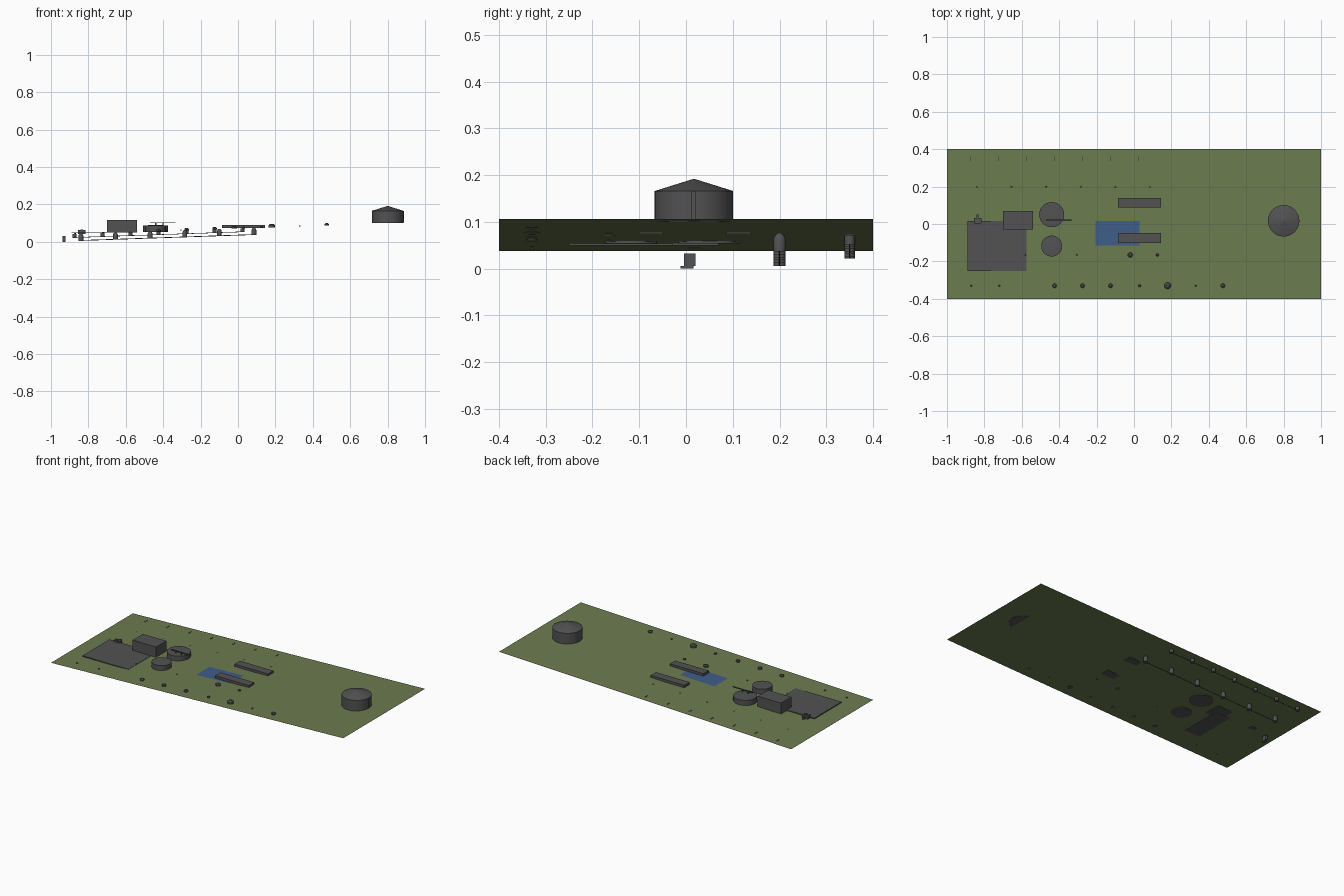
import bpy, bmesh, math
from mathutils import Matrix

if "Cube" in bpy.data.objects:
    bpy.data.objects.remove(bpy.data.objects["Cube"])


def material(name, rgb):
    m = bpy.data.materials.new(name)
    m.use_nodes = True
    m.diffuse_color = (*rgb, 1)
    m.node_tree.nodes["Principled BSDF"].inputs["Base Color"].default_value = (*rgb, 1)
    return m


GREEN = material("grass green", (0.15, 0.2, 0.08))
GREY = material("concrete grey", (0.085, 0.085, 0.088))
BLUE = material("water blue", (0.05, 0.11, 0.25))
SLOPE = 0.034


def ground_z(x):
    return 0.072 + SLOPE * x


def finish(name, bm, mat, smooth=False):
    me = bpy.data.meshes.new(name)
    bm.normal_update()
    bm.to_mesh(me)
    bm.free()
    me.materials.append(mat)
    ob = bpy.data.objects.new(name, me)
    bpy.context.collection.objects.link(ob)
    if smooth:
        bpy.ops.object.select_all(action='DESELECT')
        ob.select_set(True)
        bpy.context.view_layer.objects.active = ob
        bpy.ops.object.shade_smooth_by_angle(angle=math.radians(30))
    return ob


def box(name, x0, x1, y0, y1, z0, z1, mat=GREY):
    bm = bmesh.new()
    bmesh.ops.create_cube(bm, size=1)
    for v in bm.verts:
        v.co = ((x0 + x1) / 2 + v.co.x * (x1 - x0),
                (y0 + y1) / 2 + v.co.y * (y1 - y0),
                (z0 + z1) / 2 + v.co.z * (z1 - z0))
    return finish(name, bm, mat)


def lathe(name, x, y, profile, sides=32, mat=GREY):
    # profile: (radius, height) pairs from bottom to top
    bm = bmesh.new()
    rings = []
    for r, z in profile:
        rings.append([bm.verts.new((x + r * math.cos(2 * math.pi * i / sides),
                                    y + r * math.sin(2 * math.pi * i / sides), z))
                      for i in range(sides)])
    for a, b in zip(rings, rings[1:]):
        for i in range(sides):
            j = (i + 1) % sides
            bm.faces.new((a[i], a[j], b[j], b[i]))
    bm.faces.new(rings[0][::-1])
    bm.faces.new(rings[-1])
    return finish(name, bm, mat, True)


def sloped_sheet(name, x0, x1, y0, y1, lift, mat):
    bm = bmesh.new()
    bm.faces.new([bm.verts.new((x, y, ground_z(x) + lift))
                  for x, y in ((x0, y0), (x1, y0), (x1, y1), (x0, y1))])
    return finish(name, bm, mat)


def pipe(name, x0, x1, y, drop, r):
    bm = bmesh.new()
    bmesh.ops.create_cone(bm, cap_ends=True, segments=8, radius1=r, radius2=r,
                          depth=math.hypot(x1 - x0, SLOPE * (x1 - x0)),
                          matrix=Matrix.Rotation(math.pi / 2 - math.atan(SLOPE), 4, 'Y'))
    mid = (x0 + x1) / 2
    bmesh.ops.translate(bm, verts=bm.verts, vec=(mid, y, ground_z(mid) - drop))
    return finish(name, bm, GREY, True)


# Terrain and pond
sloped_sheet("sloping_ground", -1, 1, -0.4, 0.4, 0, GREEN)
sloped_sheet("pond", -0.205, 0.03, -0.115, 0.015, 0.002, BLUE)

# Paved yard and main building
box("paved_yard", -0.89, -0.575, -0.25, 0.015, 0.049, 0.054)
box("main_building", -0.70, -0.54, -0.03, 0.07, 0.05, 0.117)

# Large storage tank with cone roof and ladder
lathe("storage_tank", 0.8, 0.017, [(0.084, 0.1), (0.084, 0.166), (0.001, 0.192)], 40)
box("tank_ladder", 0.883, 0.887, 0.012, 0.020, 0.104, 0.166)

# Round settling tanks and the walkway over the larger one
for name, y, r in (("large_settling_tank", 0.05, 0.067), ("small_settling_tank", -0.118, 0.056)):
    lathe(name, -0.44, y, [(r, 0.054), (r, 0.088), (0.001, 0.09)])
box("walkway", -0.47, -0.335, 0.016, 0.023, 0.1, 0.104)
for x in (-0.44, -0.40):
    box("walkway_support", x - 0.003, x + 0.003, 0.017, 0.022, 0.086, 0.1)

# Long low basins
for y in (0.113, -0.075):
    box("long_basin", -0.085, 0.145, y - 0.026, y + 0.026, 0.074, 0.089)

# Pump house with outlet and short stack
box("pump_house", -0.855, -0.815, 0.004, 0.031, 0.042, 0.063)
box("pump_outlet", -0.841, -0.831, 0.031, 0.050, 0.044, 0.056)
box("pump_stack", -0.843, -0.828, 0.012, 0.024, 0.063, 0.067)

# Buried inlet chamber
box("inlet_base", -0.938, -0.922, -0.012, 0.016, 0, 0.006)
box("inlet_chamber", -0.938, -0.922, -0.004, 0.02, 0.006, 0.032)

# Two rows of buried wells joined by pipes
for i in range(6):
    x = -0.84 + i * 0.185
    z = ground_z(x)
    lathe("deep_well", x, 0.2, [(0.013, z - 0.038), (0.013, z - 0.011),
                                (0.009, z - 0.003), (0.003, z + 0.001)], 16)
pipe("deep_well_pipe", -0.84, 0.085, 0.2, 0.036, 0.002)
for i in range(7):
    x = -0.875 + i * 0.15
    z = ground_z(x)
    lathe("shallow_well", x, 0.35, [(0.011, z - 0.021), (0.011, z - 0.001)], 16)
    box("well_cover", x - 0.003, x + 0.003, 0.338, 0.362, z - 0.002, z + 0.002)
pipe("shallow_well_pipe", -0.875, 0.025, 0.35, 0.019, 0.0015)

# Small valve posts in front: position and radius
for x, y, r in ((-0.87, -0.33, 0.005), (-0.72, -0.33, 0.005), (-0.425, -0.33, 0.012),
                (-0.275, -0.33, 0.012), (-0.125, -0.33, 0.012), (0.03, -0.33, 0.008),
                (0.18, -0.33, 0.018), (0.33, -0.33, 0.005), (0.475, -0.33, 0.012),
                (-0.58, -0.165, 0.004), (-0.305, -0.165, 0.004),
                (-0.02, -0.165, 0.014), (0.125, -0.165, 0.008)):
    z = ground_z(x)
    lathe("valve_post", x, y, [(r, z - 0.001), (r, z + r * 0.6), (r * 0.5, z + r)], 12)
